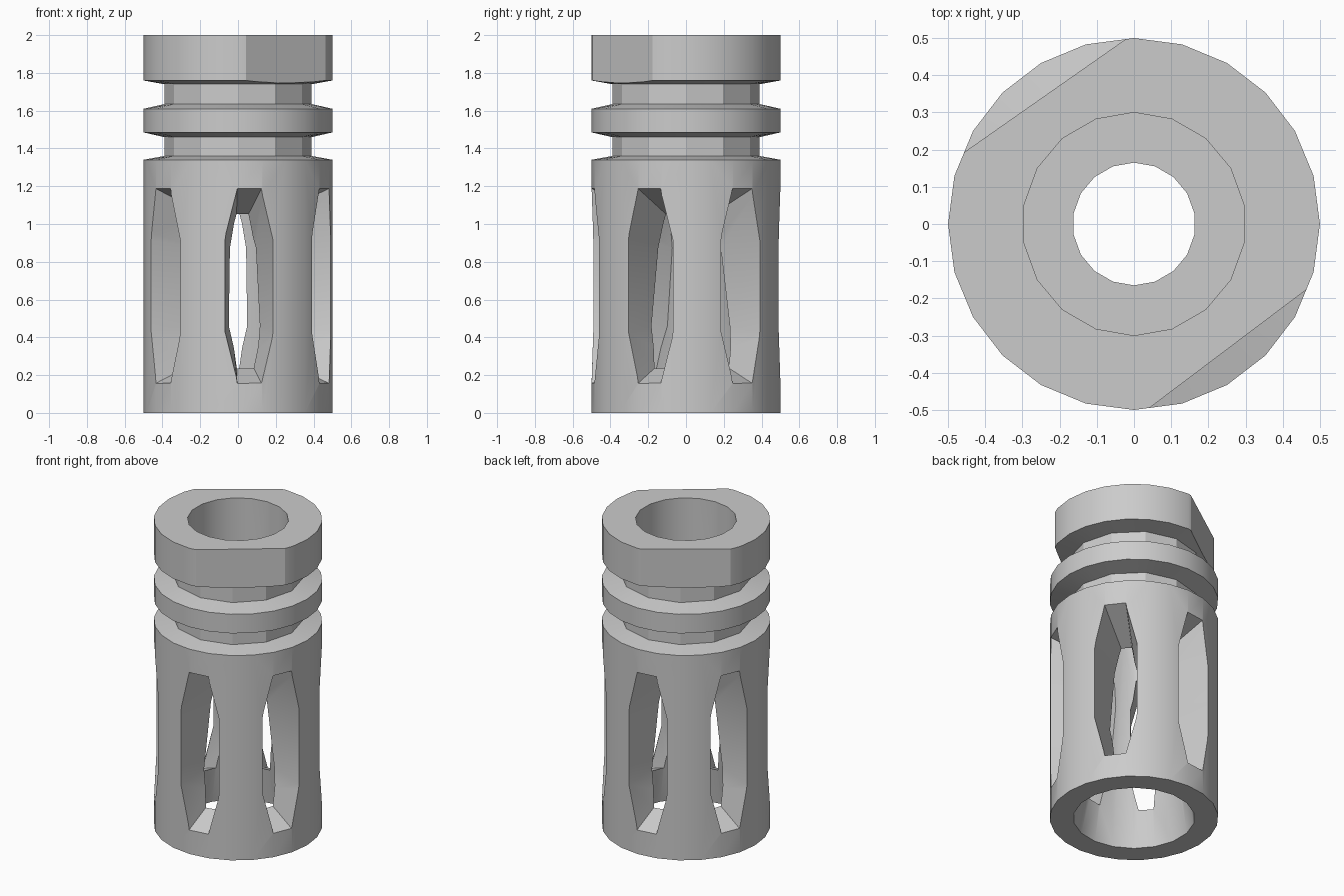
import bpy, bmesh
from math import cos, sin, radians, pi

if "Cube" in bpy.data.objects:
    bpy.data.objects.remove(bpy.data.objects["Cube"])


def make_object(name, bm):
    bmesh.ops.recalc_face_normals(bm, faces=bm.faces)
    mesh = bpy.data.meshes.new(name)
    bm.to_mesh(mesh)
    bm.free()
    obj = bpy.data.objects.new(name, mesh)
    bpy.context.collection.objects.link(obj)
    return obj


def loft(bm, loops):
    """Skin a list of equal-length point loops and cap both ends."""
    rings = [[bm.verts.new(p) for p in loop] for loop in loops]
    n = len(rings[0])
    for a, b in zip(rings, rings[1:]):
        for i in range(n):
            j = (i + 1) % n
            bm.faces.new((a[i], a[j], b[j], b[i]))
    bm.faces.new(rings[0][::-1])
    bm.faces.new(rings[-1])


def ring(r, z, n, sides=None):
    """Circle of n points; optionally snapped onto a coarser polygon."""
    pts = []
    for i in range(n):
        a = 2 * pi * i / n
        q = r
        if sides:
            step = 2 * pi / sides
            q = r * cos(step / 2) / cos(a % step - step / 2)
        pts.append((q * cos(a), q * sin(a), z))
    return pts


def cut(target, cutter):
    mod = target.modifiers.new("cut", 'BOOLEAN')
    mod.operation = 'DIFFERENCE'
    mod.solver = 'EXACT'
    mod.object = cutter
    bpy.context.view_layer.objects.active = target
    bpy.ops.object.modifier_apply(modifier=mod.name)
    bpy.data.objects.remove(cutter, do_unlink=True)


# Slotted sleeve: 24-sided outside with two 12-sided grooves
bm = bmesh.new()
profile = [(.5, 0), (.5, 1.34), (.39, 1.36), (.39, 1.46), (.5, 1.485),
           (.5, 1.61), (.39, 1.635), (.39, 1.74), (.5, 1.76), (.5, 2)]
loft(bm, [ring(r, z, 24, 12 if r < .4 else None) for r, z in profile])
sleeve = make_object("slotted_sleeve", bm)

# Stepped bore: conical chamber, narrow throat, wide upper socket
bm = bmesh.new()
bore = [(.362, -.02), (.36, 0), (.165, 1.28), (.3, 1.28), (.3, 2.05)]
loft(bm, [[(-y, x, z) for x, y, z in ring(r, z, 18)] for r, z in bore])
cut(sleeve, make_object("bore_cutter", bm))

# Six tapered eight-sided slots
bm = bmesh.new()
for k in range(6):
    a = radians(-83 + 60 * k)
    loops = []
    for r in (.12, .6):
        s = r / .6 + 1 / 6
        mid, end = .133 * s, .065 * s
        high, knee = .517 + .45 * (r - .5), .245 + .15 * (r - .5)
        outline = [(-end, -high), (end, -high), (mid, -knee), (mid, knee),
                   (end, high), (-end, high), (-mid, knee), (-mid, -knee)]
        loops.append([(r * cos(a) - u * sin(a), r * sin(a) + u * cos(a), .672 + v)
                      for u, v in outline])
    loft(bm, loops)
cut(sleeve, make_object("slot_cutter", bm))

# Two wrench flats on the top collar
bm = bmesh.new()
for deg in (125, -53):
    a = radians(deg)
    base = [(.42, -.6), (.8, -.6), (.8, .6), (.42, .6)]
    loft(bm, [[(d * cos(a) - t * sin(a), d * sin(a) + t * cos(a), z)
               for d, t in base] for z in (1.69, 2.1)])
cut(sleeve, make_object("flat_cutter", bm))

# Smooth the round walls, keep machined edges crisp
bpy.ops.object.select_all(action='DESELECT')
sleeve.select_set(True)
bpy.context.view_layer.objects.active = sleeve
bpy.ops.object.shade_smooth_by_angle(angle=radians(25))
